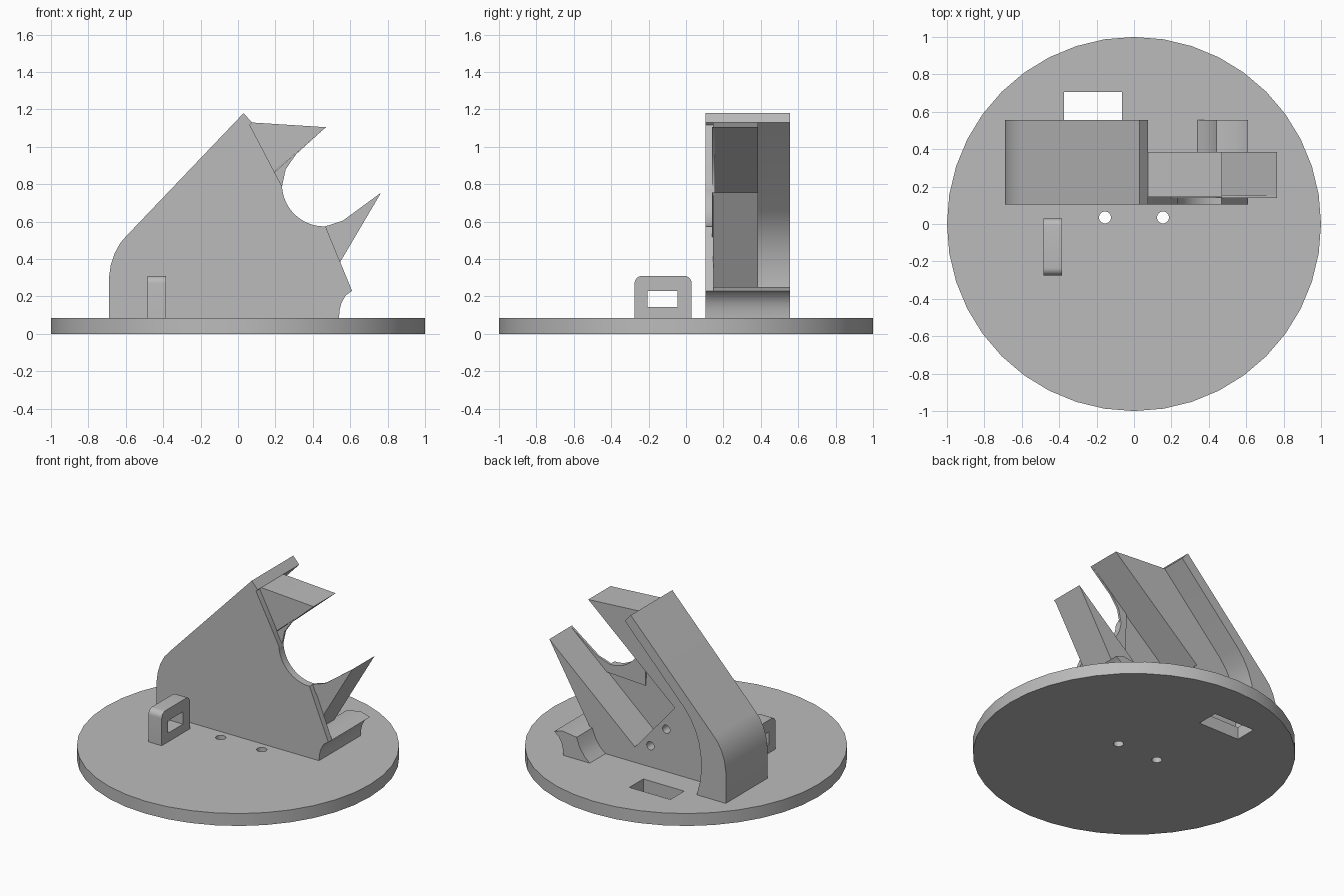
import bpy, bmesh, math

cube = bpy.data.objects.get("Cube")
if cube:
    bpy.data.objects.remove(cube)

grey = bpy.data.materials.new("plain grey")
grey.use_nodes = True
grey.diffuse_color = (0.5, 0.5, 0.5, 1)
grey.node_tree.nodes["Principled BSDF"].inputs["Base Color"].default_value = (0.5, 0.5, 0.5, 1)

BASE = 0.085


def prism(name, profile, start, end, axis="Y"):
    """Extrude a closed profile along one axis (XZ, YZ or XY profile)."""
    place = {"X": lambda a, b, t: (t, a, b),
             "Y": lambda a, b, t: (a, t, b),
             "Z": lambda a, b, t: (a, b, t)}[axis]
    bm = bmesh.new()
    face = bm.faces.new([bm.verts.new(place(a, b, start)) for a, b in profile])
    new = bmesh.ops.extrude_face_region(bm, geom=[face])["geom"]
    shift = place(0, 0, end - start)
    bmesh.ops.translate(bm, vec=shift, verts=[v for v in new if isinstance(v, bmesh.types.BMVert)])
    bmesh.ops.recalc_face_normals(bm, faces=bm.faces)
    mesh = bpy.data.meshes.new(name)
    bm.to_mesh(mesh)
    bm.free()
    mesh.materials.append(grey)
    obj = bpy.data.objects.new(name, mesh)
    bpy.context.collection.objects.link(obj)
    return obj


def arc(cx, cy, r, a0, a1, n):
    return [(cx + r * math.cos(math.radians(a0 + (a1 - a0) * i / n)),
             cy + r * math.sin(math.radians(a0 + (a1 - a0) * i / n))) for i in range(n + 1)]


def rect(x0, y0, x1, y1):
    return [(x0, y0), (x1, y0), (x1, y1), (x0, y1)]


def cut(target, cutter):
    cutter.hide_render = True
    cutter.hide_set(True)
    mod = target.modifiers.new("cut", "BOOLEAN")
    mod.operation, mod.solver, mod.object = "DIFFERENCE", "EXACT", cutter


def smooth(obj):
    bpy.ops.object.select_all(action="DESELECT")
    obj.select_set(True)
    bpy.context.view_layer.objects.active = obj
    for mod in list(obj.modifiers):
        bpy.ops.object.modifier_apply(modifier=mod.name)
    bpy.ops.object.shade_smooth_by_angle(angle=math.radians(30))


# Round base with a slot and two screw holes
base = prism("base_disc", arc(0, 0, 1, 0, 351, 39), 0, BASE, "Z")
cut(base, prism("slot_cutter", rect(-0.375, 0.555, -0.065, 0.705), -0.1, 0.2, "Z"))
for x in (-0.155, 0.155):
    cut(base, prism("base_hole_cutter", arc(x, 0.035, 0.032, 0, 345, 23), -0.1, 0.2, "Z"))

# Cable loop with rounded top corners
loop_profile = ([(-0.275, BASE), (0.03, BASE)] + arc(-0.01, 0.27, 0.04, 0, 90, 6)
                + arc(-0.235, 0.27, 0.04, 90, 180, 6))
loop = prism("cable_loop", loop_profile, -0.485, -0.385, "X")
cut(loop, prism("loop_window_cutter", rect(-0.205, 0.145, -0.045, 0.23), -0.6, -0.3, "X"))

# Profiles shared by the stand parts
outer = [(-0.69, BASE), (-0.69, 0.3), (-0.68, 0.37), (-0.66, 0.43), (-0.63, 0.485),
         (-0.6, 0.52), (0.03, 1.18)]
foot_curve = [(0.61, 0.23), (0.575, 0.205), (0.553, 0.165), (0.543, 0.125), (0.54, BASE)]
cradle = arc(0.46, 0.8, 0.225, 183, 272, 18)

# Front plate of the stand
plate = prism("stand_plate", outer + cradle + foot_curve, 0.105, 0.146)

# Full-depth curved back band
inner = [(0.075, 1.13), (-0.37, 0.66), (-0.42, 0.595), (-0.46, 0.52), (-0.487, 0.44),
         (-0.5, 0.36), (-0.505, 0.27), (-0.495, 0.18), (-0.47, BASE)]
band = prism("back_band", outer + inner, 0.105, 0.555)

# Holder block with the slanted channel between two prongs
block = prism("holder_block", [(-0.55, BASE), (-0.56, 0.45), (-0.48, 0.58), (0.035, 1.13),
                               (0.075, 1.13), (0.47, 1.105), (-0.185, 0.537), (0.117, 0.19),
                               (0.765, 0.755), (0.37, BASE)], 0.145, 0.385)
for x, z in ((0.0, 0.23), (-0.12, 0.375)):
    cut(block, prism("block_hole_cutter", arc(x, z, 0.028, 0, 345, 23), 0.2, 0.5))

# Thin channel floor that follows the cradle curve
floor = prism("channel_floor", [(0.19, 0.86), (0.47, 1.105), (0.31, 0.96), (0.255, 0.88)]
              + cradle + [(0.56, 0.605), (0.765, 0.755), (0.49, 0.515), (0.2, 0.5)], 0.14, 0.155)

# Side foot with a concave outer face
foot = prism("side_foot", foot_curve + [(0.34, BASE), (0.38, 0.12), (0.415, 0.17), (0.44, 0.235),
                                        (0.548, 0.25)], 0.105, 0.555)

for part in (base, loop, plate, band, block, floor, foot):
    smooth(part)
